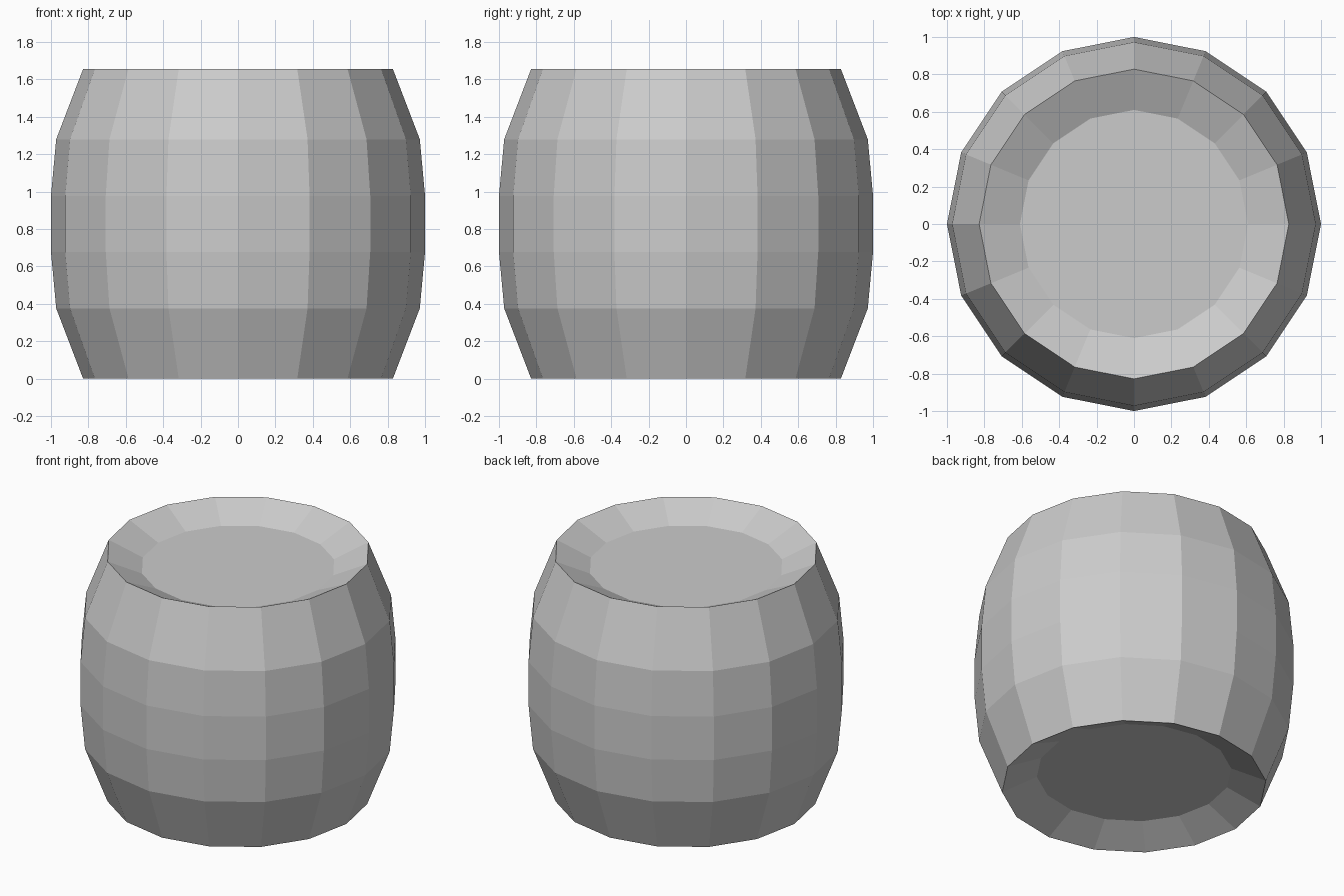
import bpy, bmesh
from math import cos, sin, pi

if "Cube" in bpy.data.objects:
    bpy.data.objects.remove(bpy.data.objects["Cube"])

SIDES = 16
HEIGHT = 1.656

# Half profile (radius, z) from recessed base to mid-height, mirrored for the top
lower = [(0.61, 0.10), (0.828, 0.0), (0.972, 0.376), (1.0, 0.678)]
profile = lower + [(r, HEIGHT - z) for r, z in reversed(lower)]

# Barrel body: stacked 16-sided rings joined into flat staves
bm = bmesh.new()
rings = [[bm.verts.new((r * cos(2 * pi * i / SIDES), r * sin(2 * pi * i / SIDES), z))
          for i in range(SIDES)] for r, z in profile]
for a, b in zip(rings, rings[1:]):
    for i in range(SIDES):
        j = (i + 1) % SIDES
        bm.faces.new((a[i], a[j], b[j], b[i]))

# Recessed end discs
bm.faces.new(rings[0][::-1])
bm.faces.new(rings[-1])
bmesh.ops.recalc_face_normals(bm, faces=bm.faces)

mesh = bpy.data.meshes.new("barrel")
bm.to_mesh(mesh)
bm.free()
bpy.context.collection.objects.link(bpy.data.objects.new("barrel", mesh))
